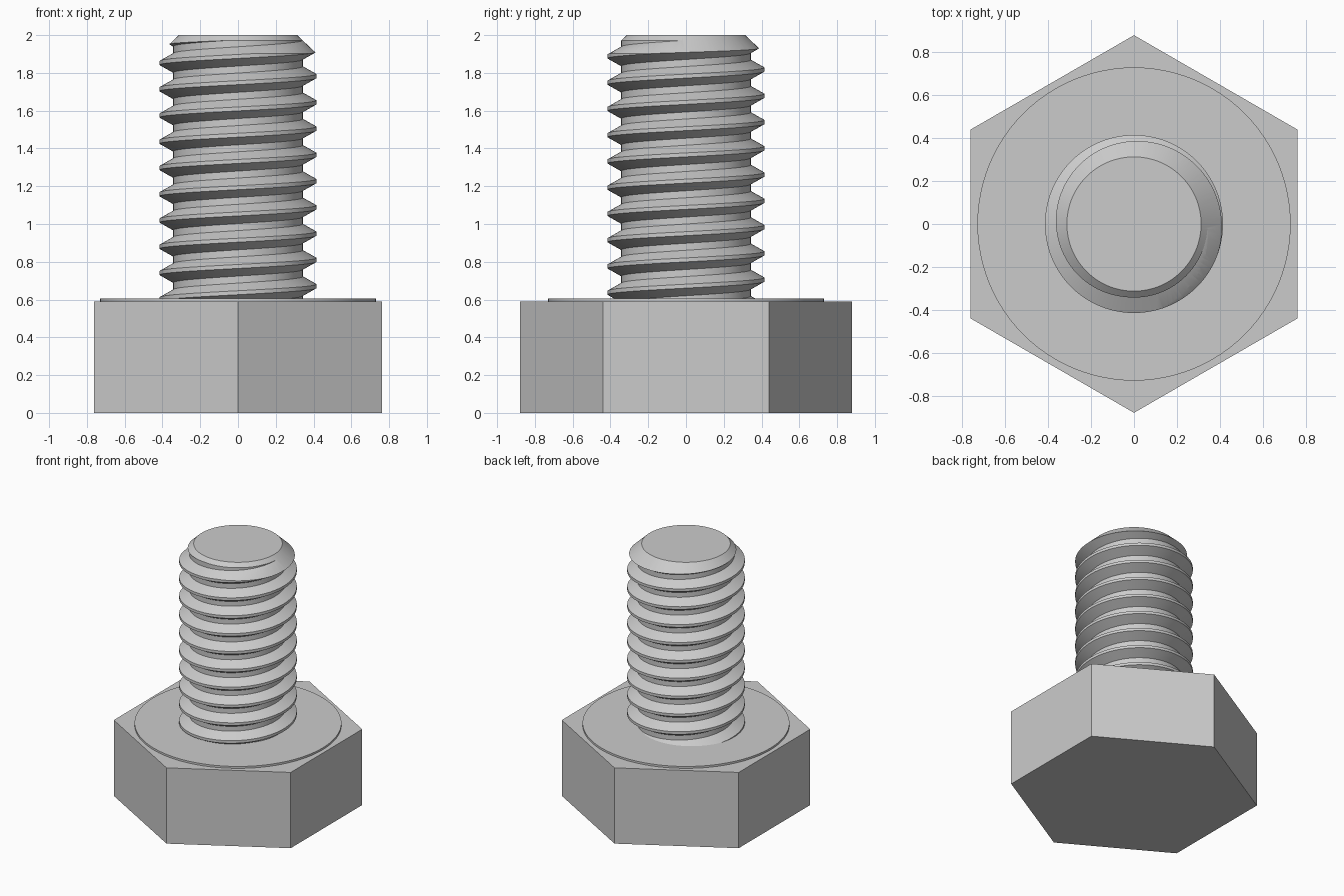
import bpy, bmesh
from math import pi, cos, sin

if "Cube" in bpy.data.objects:
    bpy.data.objects.remove(bpy.data.objects["Cube"])

SIDES = 96
PITCH = 0.139
CREST_R, ROOT_R = 0.415, 0.343
TIP_R, TIP_Z = 0.313, 2.0

steel = bpy.data.materials.new("grey steel")
steel.use_nodes = True
colour = (0.6, 0.6, 0.6, 1)
steel.diffuse_color = colour
steel.node_tree.nodes["Principled BSDF"].inputs["Base Color"].default_value = colour


def add_object(name, bm):
    bmesh.ops.recalc_face_normals(bm, faces=bm.faces)
    mesh = bpy.data.meshes.new(name)
    bm.to_mesh(mesh)
    bm.free()
    mesh.materials.append(steel)
    obj = bpy.data.objects.new(name, mesh)
    bpy.context.collection.objects.link(obj)
    return obj


def lathe(name, profile, sides, start=0.0):
    """Stack of rings from (radius, z) pairs, capped at both ends."""
    bm = bmesh.new()
    rings = []
    for r, z in profile:
        angles = [start + 2 * pi * i / sides for i in range(sides)]
        rings.append([bm.verts.new((r * cos(a), r * sin(a), z)) for a in angles])
    for low, high in zip(rings, rings[1:]):
        for i in range(sides):
            k = (i + 1) % sides
            bm.faces.new((low[i], low[k], high[k], high[i]))
    bm.faces.new(rings[0])
    bm.faces.new(rings[-1])
    return add_object(name, bm)


def thread(name, base_z, turns):
    """Solid right-hand screw: a tooth profile swept round the axis."""
    crest = 0.0105
    flank = 0.0405
    tooth = [(-crest, CREST_R), (crest, CREST_R),
             (crest + flank, ROOT_R), (PITCH - crest - flank, ROOT_R)]
    bm = bmesh.new()
    columns = []
    for i in range(SIDES + 1):
        a = 2 * pi * i / SIDES
        columns.append([bm.verts.new((r * cos(a), r * sin(a),
                                      base_z + PITCH * (j + i / SIDES) + dz))
                        for j in range(turns) for dz, r in tooth])
    for left, right in zip(columns, columns[1:]):
        for k in range(len(left) - 1):
            bm.faces.new((left[k], right[k], right[k + 1], left[k + 1]))
    bmesh.ops.remove_doubles(bm, verts=bm.verts, dist=0.0005)
    # close both ends with fans to the axis
    rim = [e for e in bm.edges if e.is_boundary]
    zs = [v.co.z for v in bm.verts]
    middle = (min(zs) + max(zs)) / 2
    bottom = bm.verts.new((0, 0, min(zs)))
    top = bm.verts.new((0, 0, max(zs)))
    for e in rim:
        hub = bottom if e.verts[0].co.z < middle else top
        bm.faces.new((e.verts[0], e.verts[1], hub))
    return add_object(name, bm)


# hexagonal head with a corner towards the front
lathe("hex_head", [(0.88, 0), (0.88, 0.59)], 6, pi / 2)

# raised bearing face under the shank
washer = lathe("bearing_face", [(0.73, 0.55), (0.73, 0.605)], SIDES)

# threaded shank, trimmed to length with a chamfered tip
shank = thread("threaded_shank", 1.783 - 11 * PITCH, 15)
wide = 0.45
trim = lathe("shank_trim", [(wide, 0.5), (wide, TIP_Z - (wide - TIP_R) / 1.06),
                            (TIP_R, TIP_Z)], SIDES)
trim.hide_render = True
cut = shank.modifiers.new("trim", 'BOOLEAN')
cut.operation = 'INTERSECT'
cut.solver = 'EXACT'
cut.object = trim
bpy.context.view_layer.update()
graph = bpy.context.evaluated_depsgraph_get()
trimmed = bpy.data.meshes.new_from_object(shank.evaluated_get(graph))
shank.modifiers.clear()
shank.data = trimmed
bpy.data.objects.remove(trim)

# smooth round surfaces, crisp edges
bpy.ops.object.select_all(action='DESELECT')
for obj in (washer, shank):
    obj.select_set(True)
bpy.context.view_layer.objects.active = shank
bpy.ops.object.shade_smooth_by_angle(angle=pi / 7)
